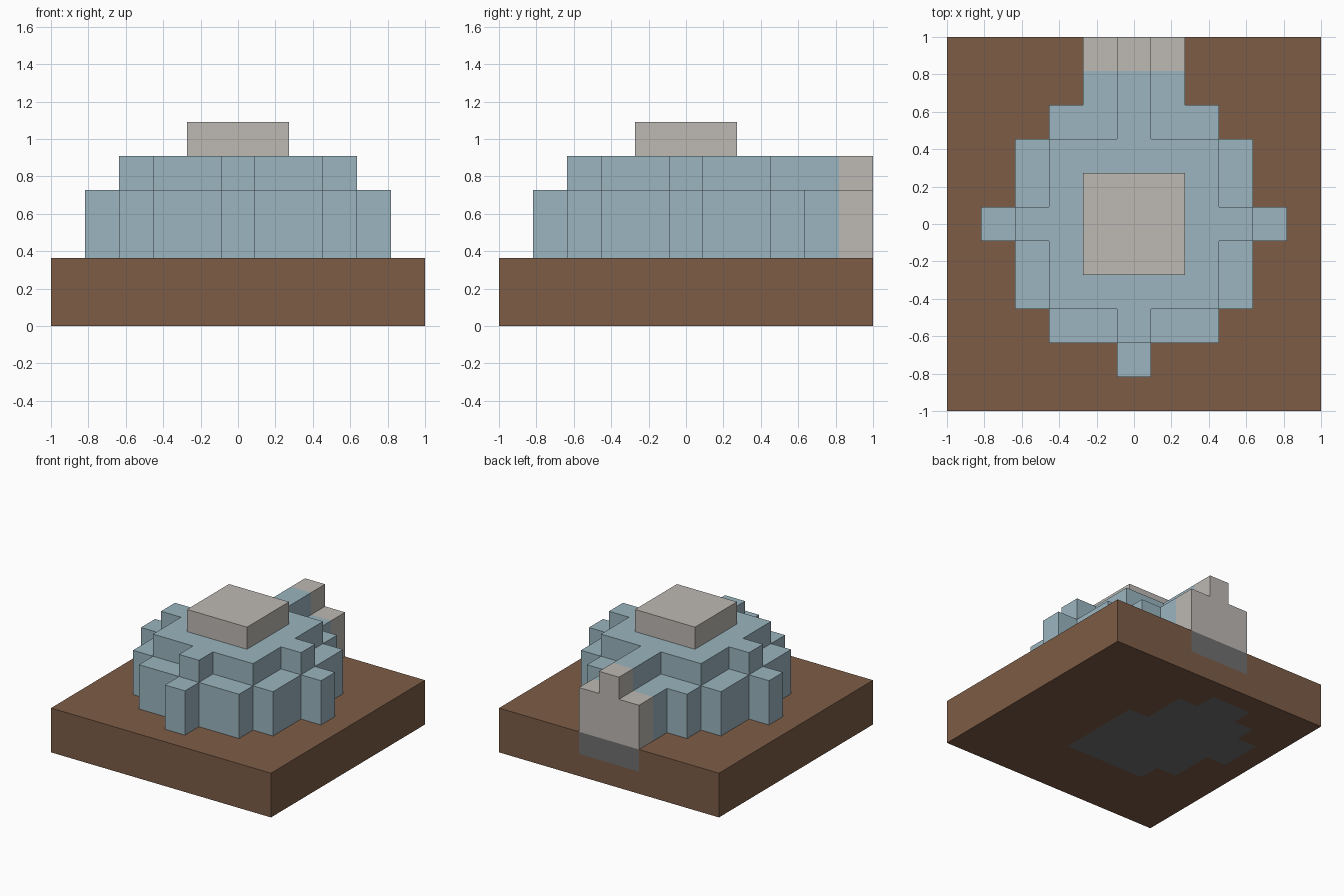
import bpy
import bmesh
from mathutils import Vector

if "Cube" in bpy.data.objects:
    bpy.data.objects.remove(bpy.data.objects["Cube"])

CELL = 2 / 11  # everything is laid out on a block grid


def material(name, rgb):
    """Flat material from 0-255 display values."""
    linear = [((c / 255 + 0.055) / 1.055) ** 2.4 for c in rgb]
    mat = bpy.data.materials.new(name)
    mat.use_nodes = True
    mat.diffuse_color = (*linear, 1)
    bsdf = mat.node_tree.nodes["Principled BSDF"]
    bsdf.inputs["Base Color"].default_value = (*linear, 1)
    bsdf.inputs["Roughness"].default_value = 0.9
    return mat


earth = material("brown earth", (125, 92, 70))
blue = material("pale blue", (155, 181, 191))
stone = material("light stone", (189, 184, 179))
dark = material("dark stone", (112, 112, 112))


def finish(name, bm, *mats):
    bmesh.ops.recalc_face_normals(bm, faces=bm.faces)
    mesh = bpy.data.meshes.new(name)
    bm.to_mesh(mesh)
    bm.free()
    for mat in mats:
        mesh.materials.append(mat)
    obj = bpy.data.objects.new(name, mesh)
    bpy.context.collection.objects.link(obj)
    return obj


def prism(name, half, z0, z1, mat):
    """Extrude a half outline, mirrored in x, between two grid heights."""
    outline = half + [(-x, y) for x, y in reversed(half)]
    bm = bmesh.new()
    face = bm.faces.new([bm.verts.new(Vector((x, y, z0)) * CELL) for x, y in outline])
    extruded = bmesh.ops.extrude_face_region(bm, geom=[face])["geom"]
    top = [v for v in extruded if isinstance(v, bmesh.types.BMVert)]
    bmesh.ops.translate(bm, verts=top, vec=(0, 0, (z1 - z0) * CELL))
    return finish(name, bm, mat)


def block(name, half_x, y0, y1, z0, z1, mat):
    return prism(name, [(half_x, y0), (half_x, y1)], z0, z1, mat)


# Ground slab, cut into grid cells so buried stone can show on its faces
bm = bmesh.new()
bmesh.ops.create_cube(bm, size=1)
for v in bm.verts:
    v.co = Vector((v.co.x * 11, v.co.y * 11, v.co.z * 2 + 1)) * CELL


def slice_grid(position, normal):
    bmesh.ops.bisect_plane(bm, geom=bm.verts[:] + bm.edges[:] + bm.faces[:],
                           plane_co=position, plane_no=normal)


for i in range(1, 11):
    offset = (i - 5.5) * CELL
    slice_grid((offset, 0, 0), (1, 0, 0))
    slice_grid((0, offset, 0), (0, 1, 0))
slice_grid((0, 0, CELL), (0, 0, 1))

# Stone patch on the underside: row -> first and last cell
patch = {-2: (-2, 1), -1: (-3, 1), 0: (-3, 1), 1: (-4, 1),
         2: (-4, 0), 3: (-3, 0), 4: (-2, -1)}
for f in bm.faces:
    x, y, z = f.calc_center_median() / CELL
    if z < 0.01:
        first, last = patch.get(round(y), (1, 0))
        f.material_index = int(first <= round(x) <= last)
    elif y > 5.49 and z > 1 and abs(x) < 1.5:
        f.material_index = 1  # threshold under the rear opening
finish("ground_slab", bm, earth, dark)

# Stepped dome tiers with a raised ridge to the rear
prism("lower_dome", [(.5, -4.5), (.5, -3.5), (2.5, -3.5), (2.5, -2.5),
                     (3.5, -2.5), (3.5, -.5), (4.5, -.5), (4.5, .5),
                     (3.5, .5), (3.5, 2.5), (2.5, 2.5), (2.5, 3.5),
                     (1.5, 3.5), (1.5, 4.5)], 2, 4, blue)
prism("upper_dome", [(.5, -3.5), (.5, -2.5), (2.5, -2.5), (2.5, -.5),
                     (3.5, -.5), (3.5, .5), (2.5, .5), (2.5, 2.5),
                     (.5, 2.5), (.5, 4.5)], 4, 5, blue)
block("roof_cap", 1.5, -1.5, 1.5, 5, 6, stone)

# Rear entrance wall
block("rear_wall", 1.5, 4.5, 5.5, 2, 4, stone)
block("rear_wall_top", .5, 4.5, 5.5, 4, 5, stone)
